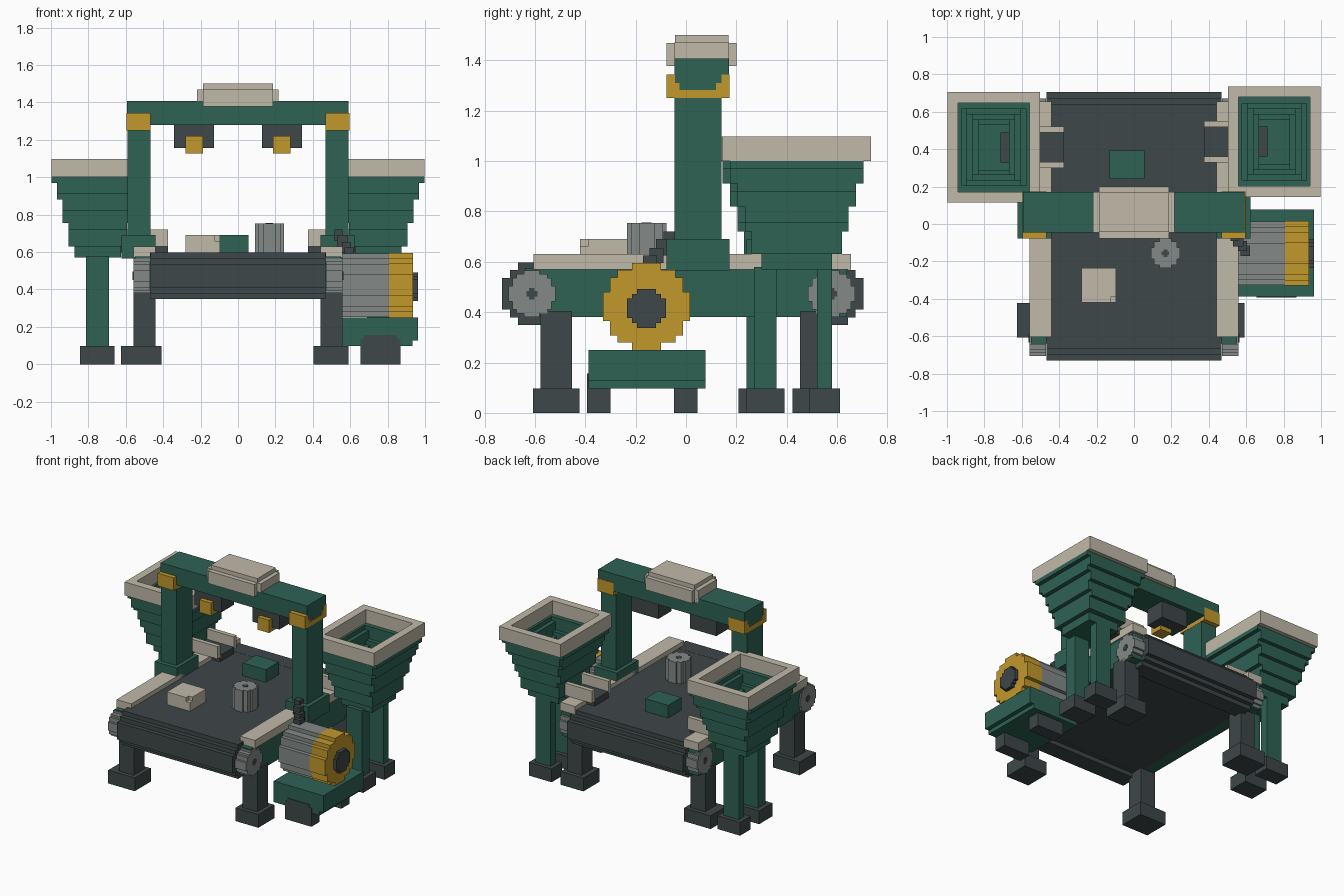
import bpy, bmesh, math
from mathutils import Vector

cube = bpy.data.objects.get("Cube")
if cube:
    bpy.data.objects.remove(cube, do_unlink=True)


def material(name, rgb):
    lin = [((c / 255 + 0.055) / 1.055) ** 2.4 for c in rgb] + [1.0]
    m = bpy.data.materials.new(name)
    m.use_nodes = True
    m.diffuse_color = lin
    m.node_tree.nodes["Principled BSDF"].inputs["Base Color"].default_value = lin
    return m


GREEN = material("machine green", (46, 98, 84))
DARK = material("dark rubber", (62, 71, 72))
CREAM = material("cream trim", (192, 186, 169))
GRAY = material("steel gray", (131, 138, 136))
YELLOW = material("safety yellow", (194, 153, 44))


def finish(name, bm, mat):
    bmesh.ops.recalc_face_normals(bm, faces=bm.faces)
    me = bpy.data.meshes.new(name)
    bm.to_mesh(me)
    bm.free()
    me.materials.append(mat)
    ob = bpy.data.objects.new(name, me)
    bpy.context.collection.objects.link(ob)
    return ob


def boxes(name, mat, *bounds):
    """One object from boxes given as (x0, x1, y0, y1, z0, z1)."""
    bm = bmesh.new()
    for x0, x1, y0, y1, z0, z1 in bounds:
        vs = bmesh.ops.create_cube(bm, size=1)["verts"]
        for v in vs:
            v.co = Vector(((x0, x1)[v.co.x > 0], (y0, y1)[v.co.y > 0], (z0, z1)[v.co.z > 0]))
    return finish(name, bm, mat)


def stepped_disc(name, mat, axis, centre, r, lo, hi, n):
    """Blocky round bar along x or z; centre is in the other two axes."""
    s = r / n
    quad = []
    for j in range(n):
        h = max(1, round(math.sqrt(r * r - ((j + 0.5) * s) ** 2) / s)) * s
        if quad and abs(quad[-1][1] - h) < 1e-6:
            quad[-1] = ((j + 1) * s, h)
        else:
            if quad:
                quad.append((j * s, h))
            quad.append(((j + 1) * s, h))
    half = quad + [(a, -b) for a, b in reversed(quad)]
    ring = half + [(-a, -b) for a, b in half]
    bm = bmesh.new()
    vs = []
    for a, b in ring:
        p, q = centre[0] + a, centre[1] + b
        vs.append(bm.verts.new((lo, p, q) if axis == "x" else (p, q, lo)))
    f = bm.faces.new(vs)
    ext = bmesh.ops.extrude_face_region(bm, geom=[f])["geom"]
    d = Vector((hi - lo, 0, 0)) if axis == "x" else Vector((0, 0, hi - lo))
    bmesh.ops.translate(bm, verts=[g for g in ext if isinstance(g, bmesh.types.BMVert)], vec=d)
    return finish(name, bm, mat)


def flip(s, a, b):
    return (a, b) if s > 0 else (-b, -a)


def ring_boxes(cx, cy, ox, oy, ix, iy, z0, z1):
    return [(cx - ox, cx - ix, cy - oy, cy + oy, z0, z1), (cx + ix, cx + ox, cy - oy, cy + oy, z0, z1),
            (cx - ix, cx + ix, cy - oy, cy - iy, z0, z1), (cx - ix, cx + ix, cy + iy, cy + oy, z0, z1)]


# Conveyor belt with end drums
boxes("belt", DARK, (-0.47, 0.47, -0.62, 0.59, 0.38, 0.597))
for end, y in (("front", -0.605), ("back", 0.58)):
    stepped_disc(end + "_drum", DARK, "x", (y, 0.473), 0.125, -0.468, 0.468, 4)

for s, side in ((1, "left"), (-1, "right")):
    # Rails, caps and roller ends
    boxes(side + "_rail", GREEN, (*flip(s, 0.465, 0.55), -0.64, 0.64, 0.38, 0.575))
    boxes(side + "_rail_cap", CREAM, (*flip(s, 0.44, 0.56), -0.605, 0.655, 0.57, 0.63))
    for end, y in (("front", -0.612), ("back", 0.578)):
        stepped_disc(f"{side}_{end}_roller", GRAY, "x", (y, 0.473), 0.093, *flip(s, 0.47, 0.56), 6)
        stepped_disc(f"{side}_{end}_axle", DARK, "x", (y, 0.473), 0.022, *flip(s, 0.5, 0.563), 2)

    # Conveyor legs and feet
    for end, y in (("front", -0.515), ("back", 0.515)):
        boxes(f"{side}_{end}_leg", DARK, (*flip(s, 0.44, 0.56), y - 0.062, y + 0.062, 0.09, 0.405))
        boxes(f"{side}_{end}_foot", DARK,
              (*((0.405, 0.59) if s > 0 else (-0.625, -0.41)), y - 0.093, y + 0.093, 0, 0.097))

    # Gantry column, base and yellow corner bracket
    boxes(side + "_column", GREEN, (*flip(s, 0.468, 0.592), -0.045, 0.14, 0.57, 1.3))
    boxes(side + "_column_base", GREEN, (*flip(s, 0.44, 0.622), -0.077, 0.172, 0.565, 0.69))
    bx = flip(s, 0.467, 0.596)
    boxes(side + "_bracket", YELLOW,
          (*bx, -0.077, 0.172, 1.25, 1.283), (*bx, -0.077, -0.043, 1.25, 1.343),
          (*bx, 0.14, 0.173, 1.25, 1.343), (*bx, -0.045, -0.025, 1.28, 1.31),
          (*bx, 0.12, 0.14, 1.28, 1.31))

    # Sensor hanging below the beam
    boxes(side + "_sensor", DARK, (*flip(s, 0.127, 0.343), -0.012, 0.138, 1.157, 1.29))
    boxes(side + "_sensor_lens", YELLOW, (*flip(s, 0.188, 0.282), -0.043, 0.05, 1.127, 1.22))

    # Hopper: rim, stepped hollow funnel and floor
    cx, cy = s * 0.75, 0.44 if s > 0 else 0.41
    boxes(side + "_hopper_rim", CREAM, *ring_boxes(cx, cy, 0.248, 0.295, 0.19, 0.238, 1.0, 1.098))
    levels = [1.0, 0.97, 0.91, 0.88, 0.82, 0.755, 0.72, 0.63, 0.57]
    width = [0.248, 0.218, 0.218, 0.187, 0.187, 0.156, 0.156, 0.125]
    depth = [0.265, 0.265, 0.235, 0.235, 0.205, 0.205, 0.18, 0.14]
    parts = []
    for i in range(7):
        w, d = width[i], depth[i]
        parts += ring_boxes(cx, cy, w, d, w - 0.075, d - 0.06, levels[i + 1], levels[i])
    parts.append((cx - 0.125, cx + 0.125, cy - 0.14, cy + 0.14, 0.57, 0.63))
    boxes(side + "_hopper_funnel", GREEN, *parts)

    # Chute from hopper to belt
    boxes(side + "_chute", DARK, (*flip(s, 0.375, 0.715), cy - 0.08, cy + 0.08, 0.598, 0.645))
    boxes(side + "_chute_sides", CREAM,
          *[(*flip(s, 0.375, 0.62), cy + o - 0.016, cy + o + 0.016, 0.63, 0.72) for o in (-0.094, 0.094)])

    # Hopper legs
    for end, y0, y1 in (("front", -0.17, -0.08), ("back", 0.08, 0.14)):
        boxes(f"{side}_hopper_{end}_leg", GREEN, (*flip(s, 0.69, 0.813), cy + y0, cy + y1, 0.09, 0.58))
        boxes(f"{side}_hopper_{end}_foot", DARK,
              (*flip(s, 0.66, 0.845), cy + y0 - 0.031, cy + y1 + 0.031, 0, 0.097))

# Gantry beam and rounded housing on top
boxes("gantry_beam", GREEN, (-0.594, 0.592, -0.045, 0.17, 1.28, 1.408))
boxes("beam_housing", CREAM, (-0.22, 0.217, -0.045, 0.17, 1.378, 1.47),
      (-0.188, 0.187, -0.078, 0.2, 1.378, 1.469), (-0.188, 0.187, -0.044, 0.169, 1.379, 1.5))

# Motor on its stand
boxes("motor_stand", GREEN, (0.56, 0.963, -0.388, 0.077, 0.127, 0.25),
      (0.56, 0.932, -0.388, 0.077, 0.097, 0.13))
boxes("motor_front_foot", DARK, (0.655, 0.87, -0.393, -0.3, 0, 0.135),
      (0.675, 0.85, -0.393, -0.3, 0.13, 0.157))
boxes("motor_back_foot", DARK, (0.655, 0.87, -0.047, 0.046, 0, 0.1))
stepped_disc("motor_body", GRAY, "x", (-0.157, 0.423), 0.17, 0.555, 0.81, 6)
stepped_disc("motor_cap", YELLOW, "x", (-0.157, 0.423), 0.173, 0.808, 0.936, 6)
stepped_disc("motor_hub", DARK, "x", (-0.157, 0.415), 0.077, 0.9, 0.963, 4)

# Motor cable climbing to the column
boxes("motor_cable", DARK, (0.57, 0.62, -0.17, -0.115, 0.565, 0.625),
      (0.555, 0.605, -0.145, -0.09, 0.595, 0.655), (0.53, 0.585, -0.12, -0.07, 0.625, 0.69),
      (0.515, 0.56, -0.09, -0.043, 0.66, 0.72))

# Goods on the belt
boxes("cream_parcel", CREAM, (-0.282, -0.125, -0.42, -0.235, 0.59, 0.69),
      (-0.126, -0.095, -0.39, -0.235, 0.59, 0.69), (-0.126, -0.095, -0.42, -0.389, 0.59, 0.66))
boxes("green_parcel", GREEN, (-0.13, 0.057, 0.24, 0.392, 0.59, 0.69))
stepped_disc("gray_can", GRAY, "z", (0.168, -0.156), 0.078, 0.59, 0.754, 5)
stepped_disc("can_hole", DARK, "z", (0.168, -0.156), 0.02, 0.75, 0.756, 2)
